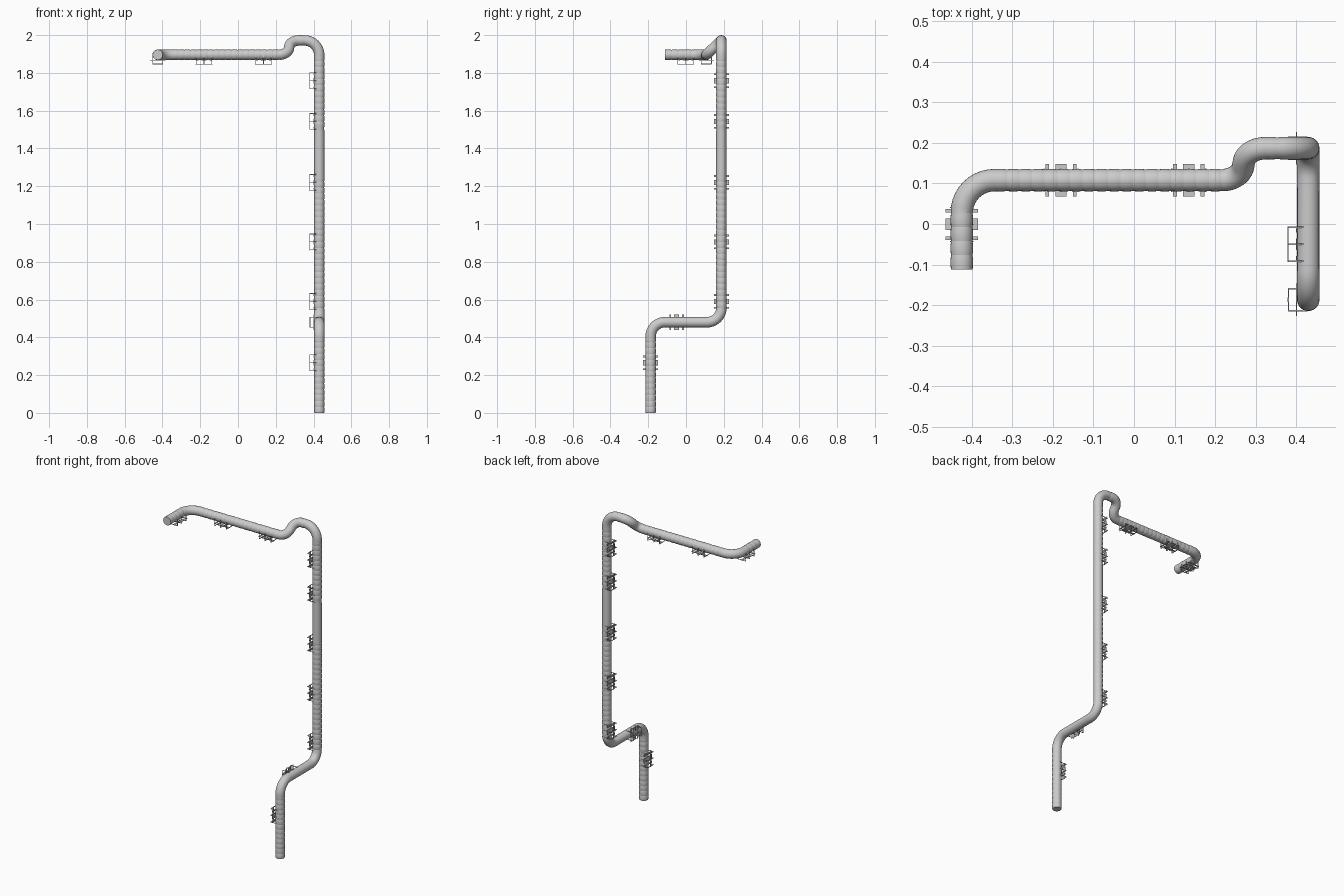
import bpy, bmesh, math
from mathutils import Vector, Matrix

if "Cube" in bpy.data.objects:
    bpy.data.objects.remove(bpy.data.objects["Cube"])

R, SIDES = 0.0277, 24
V = Vector

# Route corners with their bend radii
ROUTE = [
    (V((0.43, -0.187, 0)), 0), (V((0.43, -0.187, 0.48)), 0.075),
    (V((0.43, 0.187, 0.48)), 0.075), (V((0.43, 0.187, 1.972)), 0.078),
    (V((0.275, 0.187, 1.972)), 0.054), (V((0.265, 0.108, 1.896)), 0.054),
    (V((-0.425, 0.108, 1.896)), 0.08), (V((-0.425, -0.112, 1.896)), 0),
]


def fillet(p, a, b, r, n=10):
    """Arc points replacing the corner p between neighbours a and b."""
    u, v = (a - p).normalized(), (b - p).normalized()
    half = u.angle(v) / 2
    c = p + (u + v).normalized() * (r / math.sin(half))
    t = r / math.tan(half)
    s, e = p + u * t - c, p + v * t - c
    q = s.rotation_difference(e)
    axis, ang = q.axis, q.angle
    return [c + Matrix.Rotation(ang * i / n, 3, axis) @ s for i in range(n + 1)]


def plain(a, b):
    """Smooth lengths: the middle of the riser and the low crossover."""
    m = (a + b) / 2
    return 1.27 < m.z < 1.5 or (abs(m.z - 0.48) < 0.01 and abs(m.y) < 0.13)


def straight(a, b):
    """Stations (point, radius) of bulged collars along a straight length."""
    out, d = [], b - a
    n = max(1, round(d.length / 0.032))
    for i in range(n):
        s, e = a + d * (i / n), a + d * ((i + 1) / n)
        if plain(s, e):
            out.append((s, R * 0.985))
        else:
            out += [(s.lerp(e, t), R * k) for t, k in
                    ((0, 0.945), (0.18, 0.985), (0.5, 1), (0.82, 0.985))]
    return out


def build_pipe():
    stations, last = [], ROUTE[0][0]
    for i in range(1, len(ROUTE)):
        p, r = ROUTE[i]
        if r == 0:
            stations += straight(last, p) + [(p, R * 0.97)]
            break
        arc = fillet(p, ROUTE[i - 1][0], ROUTE[i + 1][0], r)
        if (arc[0] - last).length > 0.015:
            stations += straight(last, arc[0])
        stations += [(q, R) for q in arc[:-1]]
        last = arc[-1]
    bm = bmesh.new()
    rings, normal, prev = [], V((1, 0, 0)), V((0, 0, 1))
    for i, (p, r) in enumerate(stations):
        a, b = stations[max(i - 1, 0)][0], stations[min(i + 1, len(stations) - 1)][0]
        t = (b - a).normalized()
        normal = prev.rotation_difference(t) @ normal
        normal = (normal - t * normal.dot(t)).normalized()
        prev, side = t, t.cross(normal)
        rings.append([bm.verts.new(p + (normal * math.cos(w) + side * math.sin(w)) * r)
                      for w in (2 * math.pi * k / SIDES for k in range(SIDES))])
    for lo, hi in zip(rings, rings[1:]):
        for k in range(SIDES):
            j = (k + 1) % SIDES
            bm.faces.new((lo[k], lo[j], hi[j], hi[k]))
    bm.faces.new(rings[0][::-1])
    bm.faces.new(rings[-1])
    me = bpy.data.meshes.new("pipe")
    bm.to_mesh(me)
    bm.free()
    ob = bpy.data.objects.new("pipe", me)
    bpy.context.collection.objects.link(ob)
    bpy.context.view_layer.objects.active = ob
    ob.select_set(True)
    bpy.ops.object.shade_smooth_by_angle(angle=math.radians(19))


def build_bracket(name, pos, along, out):
    """Standoff: local x runs along the pipe, z points away from the wall."""
    bm = bmesh.new()

    def box(c, s):
        bmesh.ops.create_cube(bm, size=1, matrix=Matrix.Translation(c) @ Matrix.Diagonal((*s, 1)))

    box((0, 0, -0.05), (0.088, 0.012, 0.003))            # back rail
    for x, w in ((-0.034, 0.009), (0, 0.028), (0.034, 0.009)):
        box((x, 0, -0.029), (w, 0.08, 0.003))            # cross straps
    for x in (-0.042, 0, 0.042):
        box((x, 0, -0.049), (0.003, 0.056, 0.003))       # rung
        for y in (-0.027, 0.027):
            box((x, y, -0.026), (0.003, 0.003, 0.048))   # thin legs
    me = bpy.data.meshes.new(name)
    bm.to_mesh(me)
    bm.free()
    ob = bpy.data.objects.new(name, me)
    x, z = V(along), V(out)
    rot = Matrix((x, z.cross(x), z)).transposed().to_4x4()
    ob.matrix_world = Matrix.Translation(pos) @ rot
    bpy.context.collection.objects.link(ob)


build_pipe()

# Brackets on the riser, the lower leg and the crossover
for z in (0.59, 0.905, 1.22, 1.543, 1.758):
    build_bracket("riser_bracket", (0.43, 0.187, z), (0, 0, 1), (1, 0, 0))
build_bracket("lower_bracket", (0.43, -0.187, 0.265), (0, 0, 1), (1, 0, 0))
build_bracket("crossover_bracket", (0.43, -0.05, 0.48), (0, 1, 0), (1, 0, 0))
# Brackets under the top run and its outlet
for x in (-0.18, 0.135):
    build_bracket("top_bracket", (x, 0.108, 1.896), (1, 0, 0), (0, 0, 1))
build_bracket("outlet_bracket", (-0.425, -0.001, 1.896), (0, 1, 0), (0, 0, 1))
